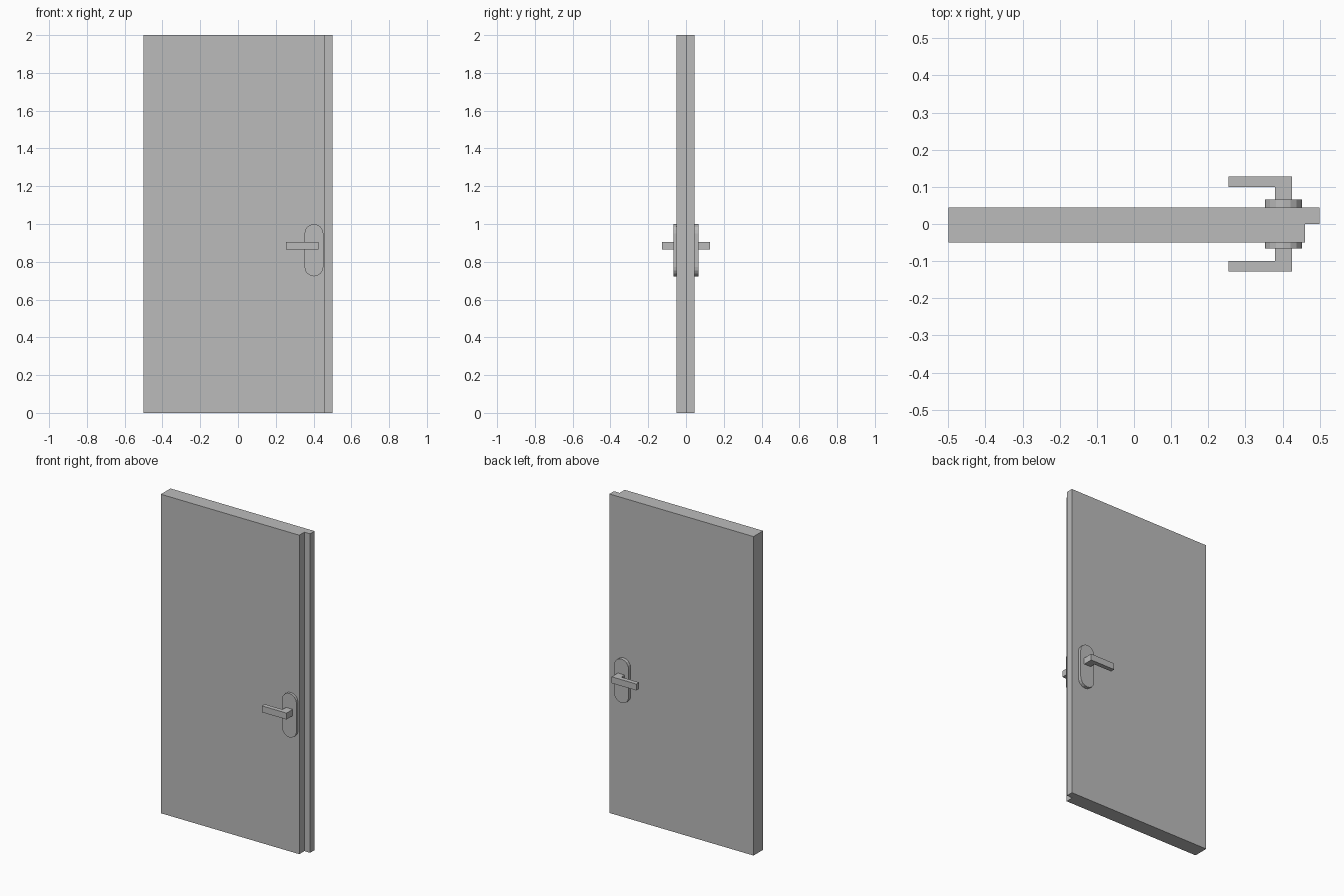
import bpy
import bmesh
from math import pi, cos, sin

cube = bpy.data.objects.get("Cube")
if cube:
    bpy.data.objects.remove(cube, do_unlink=True)

# Single grey finish
GREY = (0.5, 0.5, 0.5, 1.0)
grey = bpy.data.materials.new("plain grey")
grey.use_nodes = True
grey.diffuse_color = GREY
grey.node_tree.nodes["Principled BSDF"].inputs["Base Color"].default_value = GREY


def extrude_profile(name, points, offset):
    """Make a solid by sweeping a closed outline along an offset."""
    bm = bmesh.new()
    base = bm.faces.new([bm.verts.new(p) for p in points])
    result = bmesh.ops.extrude_face_region(bm, geom=[base], use_keep_orig=True)
    moved = [v for v in result["geom"] if isinstance(v, bmesh.types.BMVert)]
    bmesh.ops.translate(bm, verts=moved, vec=offset)
    bmesh.ops.recalc_face_normals(bm, faces=bm.faces)
    mesh = bpy.data.meshes.new(name)
    bm.to_mesh(mesh)
    bm.free()
    mesh.materials.append(grey)
    obj = bpy.data.objects.new(name, mesh)
    bpy.context.collection.objects.link(obj)
    return obj


# Door leaf with a stepped closing edge
FRONT, BACK = -0.05, 0.045
leaf = [(-0.5, FRONT), (0.46, FRONT), (0.46, 0), (0.5, 0), (0.5, BACK), (-0.5, BACK)]
extrude_profile("door_leaf", [(x, y, 0) for x, y in leaf], (0, 0, 2))

# Rounded outline of the handle plates
RADIUS, SEGMENTS = 0.05, 8
capsule = []
for start, centre_z in ((0, 0.949), (pi, 0.773)):
    for i in range(SEGMENTS + 1):
        a = start + pi * i / SEGMENTS
        capsule.append((0.402 + RADIUS * cos(a), centre_z + RADIUS * sin(a)))

# Plate and L-shaped lever on each side
for label, side, surface in (("front", -1, FRONT), ("back", 1, BACK)):
    outer = side * 0.066
    extrude_profile(label + "_handle_plate", [(x, surface, z) for x, z in capsule],
                    (0, outer - surface, 0))
    lever = [(0.379, 0.066), (0.426, 0.066), (0.426, 0.128),
             (0.255, 0.128), (0.255, 0.1), (0.379, 0.1)]
    extrude_profile(label + "_lever", [(x, side * y, 0.865) for x, y in lever],
                    (0, 0, 0.04))
